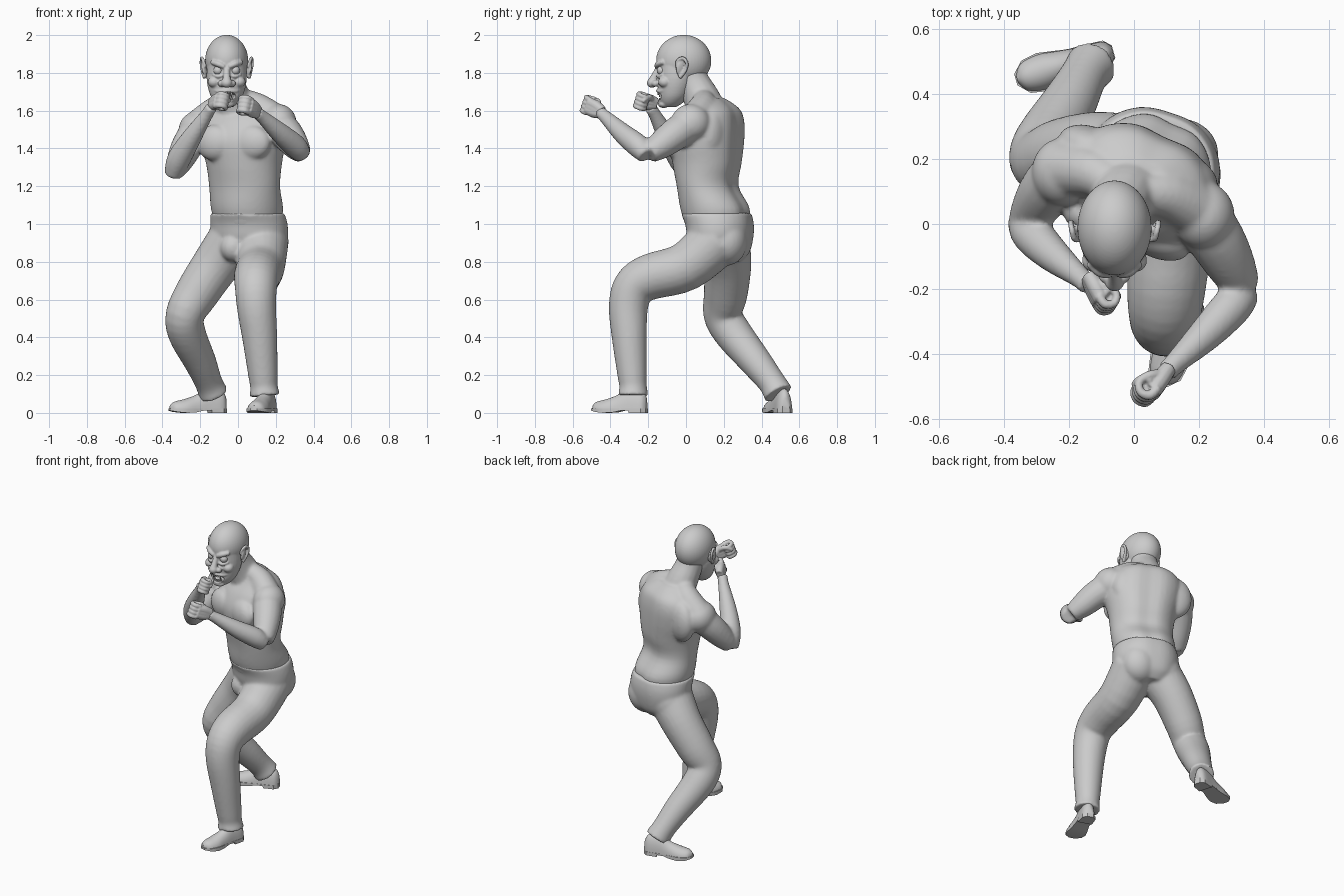
import bpy, bmesh, math
from mathutils import Vector as V, Matrix


def spline(rows, k=4):
    # Catmull-Rom through tuples of any length
    out = []
    for i in range(len(rows) - 1):
        a, b, c, d = (rows[max(0, min(len(rows) - 1, i + j))] for j in (-1, 0, 1, 2))
        for s in range(k):
            t = s / k
            out.append(tuple(0.5 * (2 * q + (r - p) * t + (2 * p - 5 * q + 4 * r - u) * t * t
                                    + (3 * q - p - 3 * r + u) * t ** 3) for p, q, r, u in zip(a, b, c, d)))
    return out + [tuple(rows[-1])]


def loft(bm, rings):
    vs = [[bm.verts.new(p) for p in r] for r in rings]
    n = len(vs[0])
    for a, b in zip(vs, vs[1:]):
        for i in range(n):
            bm.faces.new((a[i], a[(i + 1) % n], b[(i + 1) % n], b[i]))
    bm.faces.new(vs[0])
    bm.faces.new(vs[-1])


def tube(bm, rows, n=16, k=4):
    # rows: x, y, z, radius
    pts = spline(rows, k)
    rings = []
    side = None
    for i, p in enumerate(pts):
        t = (V(pts[min(i + 1, len(pts) - 1)][:3]) - V(pts[max(i - 1, 0)][:3])).normalized()
        side = t.orthogonal() if side is None else side - t * side.dot(t)
        side.normalize()
        up = t.cross(side)
        rings.append([V(p[:3]) + p[3] * (side * math.cos(j * math.tau / n) + up * math.sin(j * math.tau / n))
                      for j in range(n)])
    loft(bm, rings)


def stack(bm, rows, yaw=0.0, groove=0.0, n=40):
    # rows: z, centre x, centre y, radius x, radius y
    rot = Matrix.Rotation(math.radians(yaw), 3, 'Z')
    rings = []
    for z, cx, cy, rx, ry in spline(rows):
        ring = []
        for j in range(n):
            a = j * math.tau / n
            g = 1 - groove * math.exp(-((a - math.pi / 2) / 0.3) ** 2)
            ring.append(V((cx, cy, z)) + rot @ V((rx * math.cos(a), ry * g * math.sin(a), 0)))
        rings.append(ring)
    loft(bm, rings)


def blob(bm, c, s, yaw=0, roll=0):
    s = (s, s, s) if isinstance(s, float) else s
    m = (Matrix.Translation(c) @ Matrix.Rotation(math.radians(yaw), 4, 'Z')
         @ Matrix.Rotation(math.radians(roll), 4, 'Y') @ Matrix.Diagonal((*s, 1)))
    bmesh.ops.create_uvsphere(bm, u_segments=48, v_segments=28, radius=1, matrix=m)


def finish(name, bm, voxel=0, smooth=0):
    bmesh.ops.recalc_face_normals(bm, faces=bm.faces)
    me = bpy.data.meshes.new(name)
    bm.to_mesh(me)
    bm.free()
    me.polygons.foreach_set("use_smooth", [True] * len(me.polygons))
    ob = bpy.data.objects.new(name, me)
    bpy.context.collection.objects.link(ob)
    if voxel:
        r = ob.modifiers.new("blend", 'REMESH')
        r.mode, r.voxel_size, r.use_smooth_shade = 'VOXEL', voxel, True
    if smooth:
        s = ob.modifiers.new("soften", 'SMOOTH')
        s.factor, s.iterations = 0.5, smooth
    return ob


# Bare torso with neck and arms
bm = bmesh.new()
stack(bm, [(0.98, .055, .165, .17, .16), (1.08, .048, .155, .193, .183), (1.2, .035, .115, .194, .157),
           (1.32, .032, .112, .206, .178), (1.44, .025, .112, .235, .188), (1.54, .025, .13, .232, .166),
           (1.61, .03, .145, .19, .125), (1.665, .02, .125, .11, .075)], -25, 0.1)
tube(bm, [(0, .12, 1.56, .11), (-.03, .085, 1.66, .098), (-.05, .04, 1.75, .086), (-.055, .015, 1.82, .085)])
tube(bm, [(-.04, .1, 1.66, .055), (-.12, .155, 1.6, .075), (-.21, .17, 1.52, .085)])
tube(bm, [(0, .09, 1.67, .055), (.1, .09, 1.62, .075), (.2, .04, 1.55, .085)])
for c, s in (((-.125, .015, 1.43), (.1, .06, .095)), ((.065, -.04, 1.43), (.115, .062, .095)),
             ((-.12, .225, 1.47), (.12, .07, .14)), ((.15, .15, 1.48), (.115, .07, .14))):
    blob(bm, c, s, -25)
blob(bm, (-.22, .16, 1.495), (.095, .105, .1))
blob(bm, (.215, .025, 1.535), (.095, .105, .1))
tube(bm, [(-.21, .17, 1.5, .09), (-.265, .11, 1.42, .085), (-.305, .05, 1.34, .073), (-.335, .005, 1.28, .055)])
tube(bm, [(-.345, .01, 1.255, .046), (-.315, -.03, 1.34, .063), (-.25, -.095, 1.45, .054),
          (-.165, -.165, 1.58, .034), (-.14, -.19, 1.62, .034)])
tube(bm, [(.2, .03, 1.53, .092), (.255, -.05, 1.48, .088), (.3, -.13, 1.42, .076), (.335, -.195, 1.375, .056)])
tube(bm, [(.345, -.21, 1.36, .046), (.305, -.25, 1.41, .062), (.225, -.335, 1.48, .054),
          (.125, -.43, 1.57, .035), (.1, -.455, 1.59, .035)])
finish("bare_torso", bm, 0.009, 10)

# Trousers: hips, bent front leg, stretched back leg
bm = bmesh.new()
stack(bm, [(.8, .05, .19, .1, .1), (.85, .055, .19, .17, .145), (.93, .06, .183, .205, .172),
           (1.0, .058, .178, .207, .18), (1.058, .05, .16, .197, .188)], -18, 0.04)
blob(bm, (-.025, .085, .875), (.07, .07, .075))
blob(bm, (-.03, .235, .9), (.12, .11, .13))
blob(bm, (.14, .215, .91), (.12, .11, .13))
tube(bm, [(.13, .17, .92, .14), (.118, 0, .775, .13), (.1, -.19, .72, .122), (.095, -.275, .665, .112),
          (.098, -.305, .56, .104), (.115, -.3, .4, .093), (.132, -.285, .2, .078), (.137, -.28, .14, .073),
          (.142, -.28, .09, .082)], 24)
tube(bm, [(-.03, .2, .9, .14), (-.12, .22, .78, .126), (-.22, .21, .63, .116), (-.28, .195, .52, .103),
          (-.27, .25, .42, .1), (-.2, .37, .27, .085), (-.155, .455, .16, .073), (-.13, .49, .1, .08)], 24)
finish("trousers", bm, 0.009, 10)


# Shoes: D-shaped upper over a rectangular sole with a heel
def shoe(name, heel, toe):
    h, d = V((*heel, 0)), V((*toe, 0)) - V((*heel, 0))
    size = d.length / 0.3
    d.normalize()
    w = V((-d.y, d.x, 0))
    bm = bmesh.new()
    upper = spline([(0, .02, .07), (.025, .04, .11), (.1, .044, .115), (.16, .05, .08),
                    (.22, .056, .058), (.275, .044, .044), (.298, .012, .025)])
    loft(bm, [[h + d * u * size + w * r * math.cos(j * math.pi / 12) + V((0, 0, .015 + z * math.sin(j * math.pi / 12)))
               for j in range(13)] for u, r, z in upper])
    sole = [(-.002, .02, 0), (.02, .042, 0), (.085, .046, 0), (.087, .046, .014), (.13, .046, .012),
            (.17, .053, .003), (.22, .061, 0), (.27, .052, .005), (.302, .018, .012)]
    loft(bm, [[h + d * u * size + w * r * s + V((0, 0, z)) for s, z in ((-1, b), (1, b), (1, .024), (-1, .024))]
              for u, r, b in sole])
    ob = finish(name, bm)
    bpy.context.view_layer.objects.active = ob
    ob.select_set(True)
    bpy.ops.object.shade_smooth_by_angle(angle=math.radians(40))
    ob.select_set(False)


shoe("front_shoe", (.175, -.21), (.085, -.495))
shoe("back_shoe", (-.065, .53), (-.362, .445))


# Fists: palm, four curled fingers and a thumb
def fist(name, c, d, p, size):
    c, d, p = V(c), V(d).normalized(), V(p)
    p = (p - d * p.dot(d)).normalized()
    w = d.cross(p)
    if w.z < 0:
        w = -w
    bm = bmesh.new()

    def at(a, b, e, r):
        return (*(c + (d * a + p * b + w * e) * size), r * size)
    for e in (-.02, 0, .02):
        tube(bm, [at(-.07, 0, e * .5, .026), at(-.02, .005, e, .03), at(.03, .01, e, .029)], 12)
    blob(bm, c + (d * .03 + p * .035) * size, .03 * size)
    for i in range(4):
        e = (i - 1.5) * .025
        tube(bm, [at(.02, 0, e, .016), at(.055, .01, e, .016), at(.062, .04, e, .014), at(.04, .06, e, .014),
                  at(.012, .054, e, .014), at(.01, .03, e, .014)], 10)
    tube(bm, [at(-.03, .015, .025, .018), at(0, .045, .04, .016), at(.03, .066, .025, .014), at(.04, .07, .005, .012)], 10)
    finish(name, bm, 0.0045, 2)


fist("left_fist", (.075, -.5, 1.615), (-.45, -.8, .35), (-.8, .5, 0), .95)
fist("right_fist", (-.12, -.215, 1.65), (.3, -.8, .2), (.85, .25, -.25), .88)

# Head: skull, jaw, cheeks, brows, nose, lips
hx = -.06
bm = bmesh.new()
blob(bm, (hx, -.012, 1.865), (.114, .146, .136))
stack(bm, [(1.88, hx, -.045, .1, .105), (1.77, hx, -.05, .106, .102), (1.69, hx, -.062, .09, .084),
           (1.645, hx, -.075, .064, .062), (1.62, hx, -.085, .035, .035)])
blob(bm, (hx, -.118, 1.634), (.04, .03, .02))
tube(bm, [(hx, -.14, 1.835, .016), (hx, -.163, 1.79, .018), (hx, -.18, 1.75, .026)], 12)
blob(bm, (hx, -.18, 1.747), (.029, .027, .026))
for s in (-1, 1):
    blob(bm, (hx + s * .028, -.162, 1.744), (.02, .02, .018))
    blob(bm, (hx + s * .066, -.112, 1.752), (.034, .035, .03))
    tube(bm, [(hx + s * .012, -.155, 1.832, .012), (hx + s * .045, -.148, 1.847, .016),
              (hx + s * .08, -.12, 1.857, .012)], 10)
    tube(bm, [(hx + s * .02, -.148, 1.788, .007), (hx + s * .045, -.146, 1.781, .009),
              (hx + s * .075, -.123, 1.793, .007)], 10)
for mid, y in ((1.705, -.152), (1.643, -.142)):
    tube(bm, [(hx - .07, -.11, 1.712, .007), (hx - .045, y + .018, (mid + 1.7) / 2, .008), (hx, y, mid, .009),
              (hx + .045, y + .018, (mid + 1.7) / 2, .008), (hx + .07, -.11, 1.712, .007)], 10)
head = finish("head", bm, 0.005, 4)

# Mouth opening
bm = bmesh.new()
blob(bm, (hx, -.145, 1.677), (.052, .036, .023))
cutter = finish("mouth_cutter", bm)
cutter.hide_render = True
cutter.hide_viewport = True
cut = head.modifiers.new("mouth", 'BOOLEAN')
cut.operation, cut.object = 'DIFFERENCE', cutter

# Pointed teeth along both jaws
bm = bmesh.new()
for i in range(-3, 4):
    x, y = hx + i * .0125, -.146 + .0022 * i * i
    long = .012 if abs(i) == 2 else 0
    tube(bm, [(x, y, 1.702 + .0005 * i * i, .007), (x, y - .002, 1.684 - long, .003)], 8, 1)
    tube(bm, [(x, y + .008, 1.65 + .002 * i * i, .007), (x, y + .006, 1.667 + long * .4, .003)], 8, 1)
finish("teeth", bm)

# Eyes
bm = bmesh.new()
for s in (-1, 1):
    blob(bm, (hx + s * .045, -.129, 1.813), .025)
finish("eyes", bm)

# Ears with a raised rim
bm = bmesh.new()
for s in (-1, 1):
    x = hx + s * .116
    blob(bm, (x, -.025, 1.825), (.013, .03, .045), s * 25, s * 10)
    tube(bm, [(x - s * .005, -.05, 1.83, .007), (x + s * .008, -.045, 1.865, .009), (x + s * .016, -.015, 1.878, .009),
              (x + s * .019, .005, 1.85, .009), (x + s * .012, -.005, 1.81, .009), (x, -.035, 1.775, .012)], 10)
finish("ears", bm, 0.005, 2)
